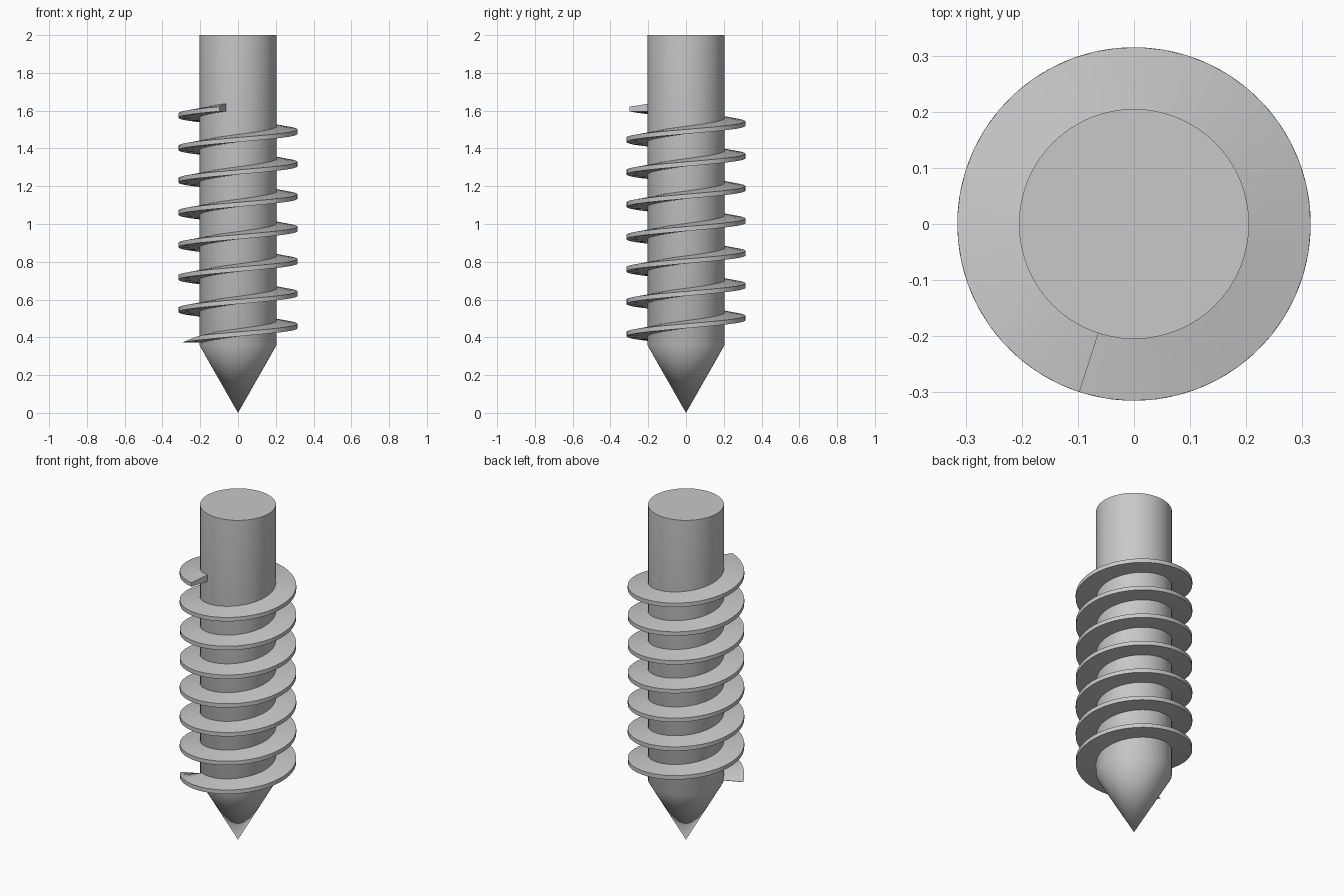
import bpy
import bmesh
from math import cos, sin, radians

if "Cube" in bpy.data.objects:
    bpy.data.objects.remove(bpy.data.objects["Cube"], do_unlink=True)

CORE_R, THREAD_R = 0.205, 0.315
SHOULDER_Z, TOP_Z = 0.36, 2.0
PITCH = 0.1715
START, END = 203, 252 + 7 * 360      # thread sweep in degrees
START_Z = 0.373
TAPER = 28                           # degrees over which the thread grows
STEPS = 344

steel = bpy.data.materials.new("plain grey steel")
steel.use_nodes = True
grey = (0.58, 0.58, 0.58, 1)
steel.diffuse_color = grey
steel.node_tree.nodes["Principled BSDF"].inputs["Base Color"].default_value = grey


def finish(bm, name):
    bmesh.ops.recalc_face_normals(bm, faces=bm.faces)
    mesh = bpy.data.meshes.new(name)
    bm.to_mesh(mesh)
    bm.free()
    mesh.materials.append(steel)
    obj = bpy.data.objects.new(name, mesh)
    bpy.context.collection.objects.link(obj)
    bpy.ops.object.select_all(action="DESELECT")
    obj.select_set(True)
    bpy.context.view_layer.objects.active = obj
    bpy.ops.object.shade_smooth_by_angle(angle=radians(30))
    return obj


# Shank with pointed tip: a cylinder whose lower rim continues into a cone
bm = bmesh.new()
sides = 64
rings = []
for z in (SHOULDER_Z, TOP_Z):
    rings.append([bm.verts.new((CORE_R * cos(radians(360 * i / sides)),
                                CORE_R * sin(radians(360 * i / sides)), z))
                  for i in range(sides)])
tip = bm.verts.new((0, 0, 0))
low, high = rings
for i in range(sides):
    j = (i + 1) % sides
    bm.faces.new((low[i], low[j], high[j], high[i]))
    bm.faces.new((tip, low[j], low[i]))
bm.faces.new(high)
finish(bm, "shank")

# Thread: flat-bottomed section with a sloping top, swept along a helix
bm = bmesh.new()
sections = []
for s in range(STEPS + 1):
    angle = START + (END - START) * s / STEPS
    z = START_Z + PITCH * (angle - START) / 360
    grow = max(0.06, min(1, (angle - START) / TAPER))
    profile = ((CORE_R - 0.01, 0), (THREAD_R, 0),
               (THREAD_R, 0.024 * grow), (CORE_R - 0.01, 0.042 * grow))
    a = radians(angle)
    sections.append([bm.verts.new((r * cos(a), r * sin(a), z + h))
                     for r, h in profile])
for a, b in zip(sections, sections[1:]):
    for i in range(4):
        j = (i + 1) % 4
        bm.faces.new((a[i], a[j], b[j], b[i]))
bm.faces.new(sections[0])
bm.faces.new(sections[-1])
finish(bm, "thread")
